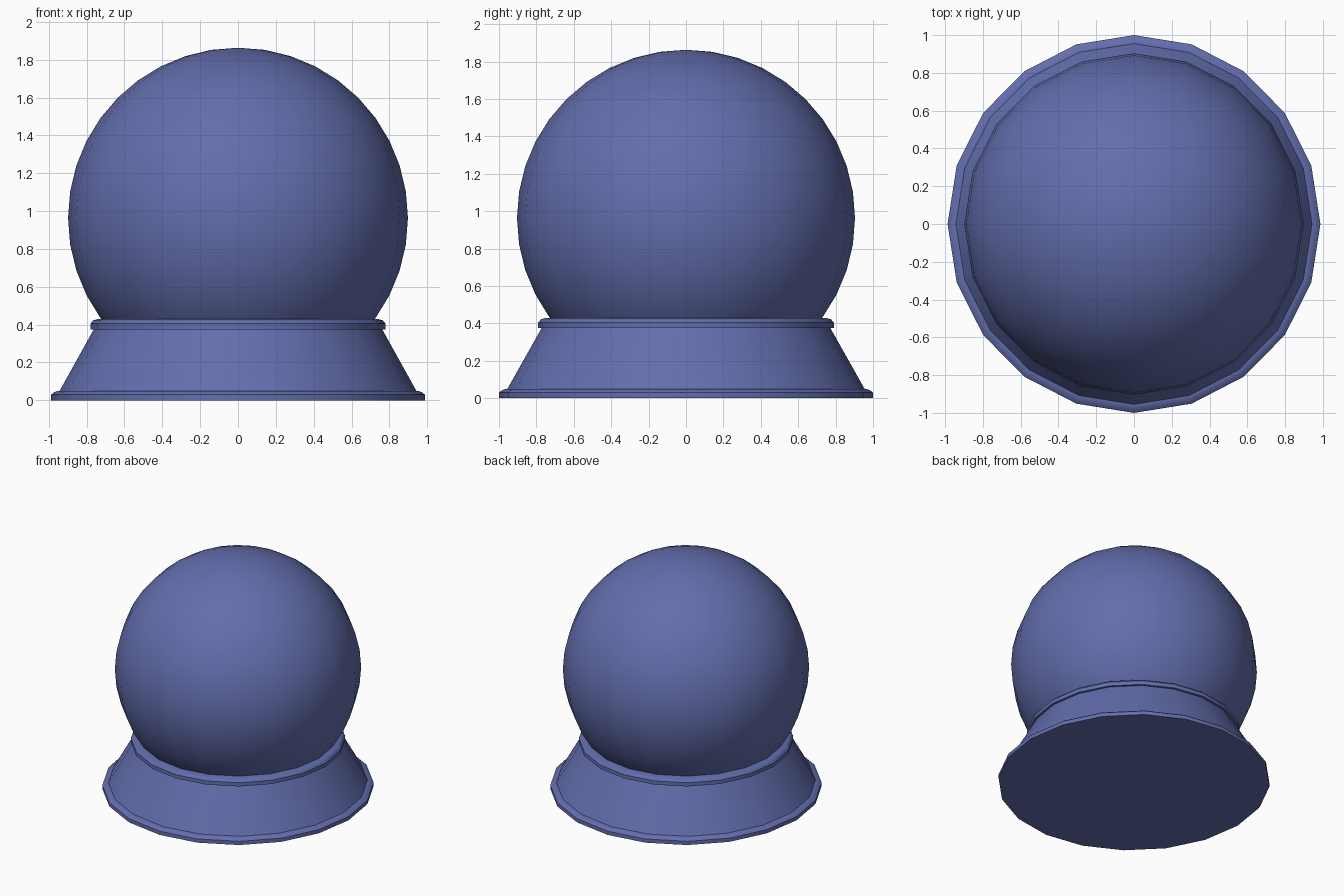
import bpy, bmesh, math

cube = bpy.data.objects.get("Cube")
if cube:
    bpy.data.objects.remove(cube, do_unlink=True)

SIDES = 20

# Single flat colour
blue = bpy.data.materials.new("slate blue")
blue.use_nodes = True
colour = (0.125, 0.155, 0.42, 1)
blue.diffuse_color = colour
blue.node_tree.nodes["Principled BSDF"].inputs["Base Color"].default_value = colour


def finish(bm, name, angle):
    bmesh.ops.recalc_face_normals(bm, faces=bm.faces)
    mesh = bpy.data.meshes.new(name)
    bm.to_mesh(mesh)
    bm.free()
    mesh.materials.append(blue)
    obj = bpy.data.objects.new(name, mesh)
    bpy.context.collection.objects.link(obj)
    bpy.ops.object.select_all(action="DESELECT")
    obj.select_set(True)
    bpy.context.view_layer.objects.active = obj
    bpy.ops.object.shade_smooth_by_angle(angle=math.radians(angle))
    return obj


def lathe(name, profile, x_scale):
    """Turn (radius, height) points into a capped solid."""
    bm = bmesh.new()
    rings = []
    for r, z in profile:
        turn = [math.tau * i / SIDES for i in range(SIDES)]
        rings.append([bm.verts.new((r * x_scale * math.cos(a), r * math.sin(a), z))
                      for a in turn])
    for low, high in zip(rings, rings[1:]):
        for i in range(SIDES):
            j = (i + 1) % SIDES
            bm.faces.new((low[i], low[j], high[j], high[i]))
    bm.faces.new(rings[0])
    bm.faces.new(rings[-1])
    return finish(bm, name, 30)


# Flared stand with a stepped foot and a bevelled collar
lathe("stand", [(1.0, 0), (1.0, 0.03), (0.985, 0.042), (0.965, 0.05),
                (0.955, 0.05), (0.772, 0.375), (0.79, 0.375),
                (0.79, 0.405), (0.775, 0.422), (0.75, 0.43)], 0.987)

# Globe resting in the stand
bm = bmesh.new()
bmesh.ops.create_uvsphere(bm, u_segments=SIDES, v_segments=SIDES, radius=0.9)
globe = finish(bm, "globe", 30)
globe.location.z = 0.963
globe.scale = (0.998, 1.004, 1)
